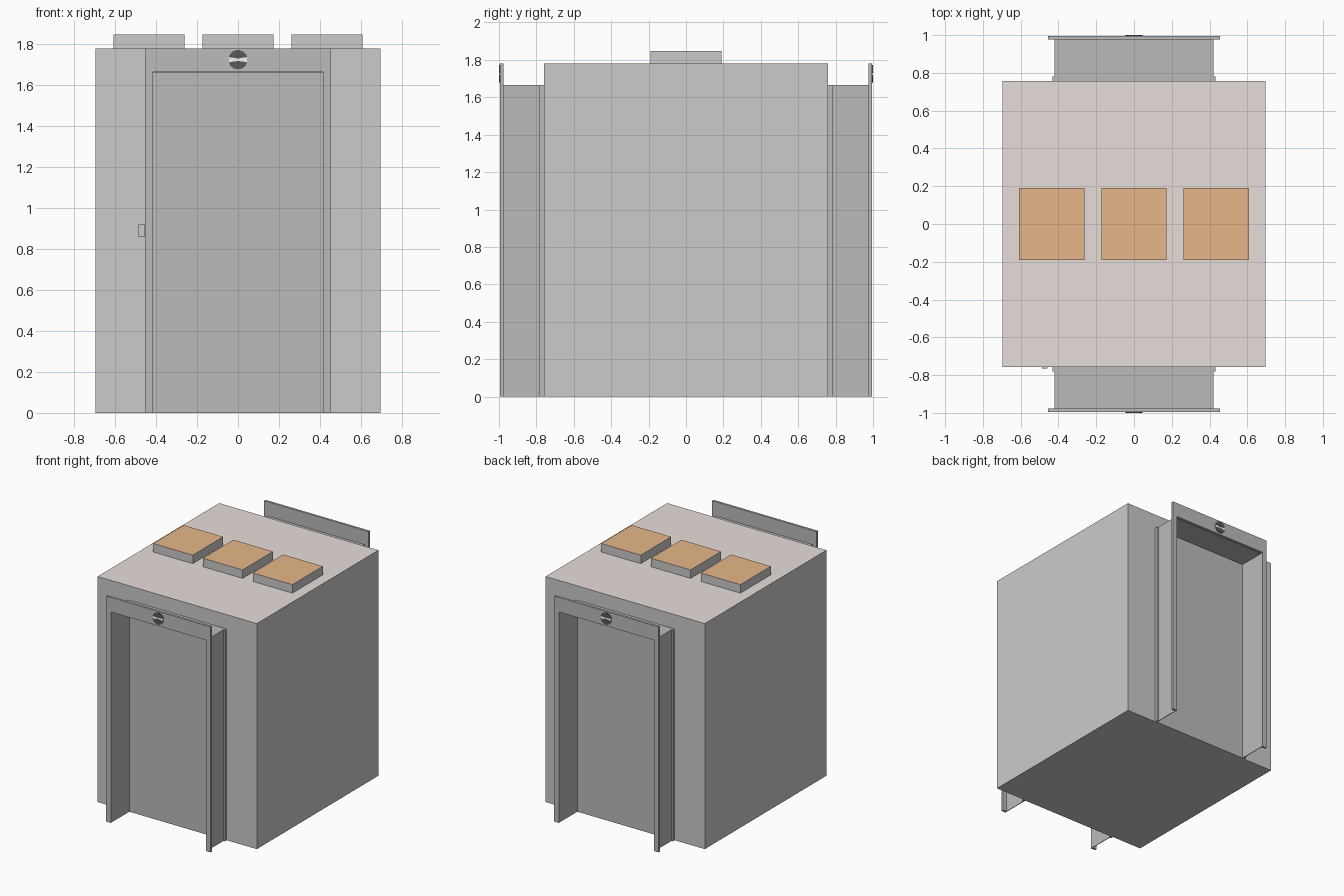
import bpy, bmesh, math

if "Cube" in bpy.data.objects:
    bpy.data.objects.remove(bpy.data.objects["Cube"])


def material(name, rgb):
    m = bpy.data.materials.new(name)
    m.diffuse_color = (*rgb, 1)
    m.use_nodes = True
    m.node_tree.nodes["Principled BSDF"].inputs["Base Color"].default_value = m.diffuse_color
    return m


ROOF = material("roof_beige", (0.8, 0.73, 0.69))
LAMP = material("lamp_orange", (0.8, 0.47, 0.25))
STEEL = material("frame_steel", (0.5, 0.5, 0.5))
DARK = material("indicator_dark", (0.1, 0.1, 0.1))
LIGHT = material("indicator_light", (0.9, 0.88, 0.85))


def finish(name, bm, mats):
    bmesh.ops.recalc_face_normals(bm, faces=bm.faces)
    me = bpy.data.meshes.new(name)
    bm.to_mesh(me)
    bm.free()
    for m in mats:
        me.materials.append(m)
    ob = bpy.data.objects.new(name, me)
    bpy.context.collection.objects.link(ob)
    return ob


def prism(name, outline, y0, y1, side=1, mat=None):
    """Extrude an x/z outline from y0 to y1; side=-1 turns it to the back."""
    bm = bmesh.new()
    face = bm.faces.new([bm.verts.new((x * side, y0 * side, z)) for x, z in outline])
    new = bmesh.ops.extrude_face_region(bm, geom=[face])["geom"]
    verts = [v for v in new if isinstance(v, bmesh.types.BMVert)]
    bmesh.ops.translate(bm, verts=verts, vec=(0, (y1 - y0) * side, 0))
    return finish(name, bm, [mat] if mat else [])


def rect(x0, x1, z0, z1):
    return [(x0, z0), (x1, z0), (x1, z1), (x0, z1)]


def arch(xo, zo, xi, zi):
    """Doorway outline, open at the bottom."""
    return [(-xo, 0), (-xo, zo), (xo, zo), (xo, 0), (xi, 0), (xi, zi), (-xi, zi), (-xi, 0)]


def colour_top(ob, mat):
    """Grey block with a coloured upper face."""
    ob.data.materials.append(None)
    ob.data.materials.append(mat)
    for p in ob.data.polygons:
        if p.normal.z > 0.9:
            p.material_index = 1


# Cabin and ceiling lamp housings
colour_top(prism("cabin", rect(-0.695, 0.695, 0, 1.78), -0.758, 0.758), ROOF)
for i, x in enumerate((-0.435, 0, 0.435)):
    lamp = prism(f"lamp_housing_{i + 1}", rect(x - 0.173, x + 0.173, 1.78, 1.847), -0.19, 0.19)
    colour_top(lamp, LAMP)

# Matching doorways at the front and back
for side, end in ((1, "front"), (-1, "back")):
    prism(f"{end}_door", rect(-0.415, 0.415, 0, 1.662), -0.762, -0.758, side, STEEL)
    prism(f"{end}_frame", arch(0.455, 1.78, 0.415, 1.665), -0.994, -0.976, side, STEEL)
    prism(f"{end}_jamb", arch(0.42, 1.667, 0.415, 1.662), -0.976, -0.758, side, STEEL)
    for s in (-1, 1):
        prism(f"{end}_jamb_flange", rect(s * 0.42, s * 0.432, 0, 1.665), -0.782, -0.758, side, STEEL)

    # Round floor indicator: two dark halves with a light gap between
    r, zc = 0.047, 1.725
    for s, label in ((1, "upper"), (-1, "lower")):
        a0 = math.asin(0.013 / r)
        arc = [a0 + (math.pi - 2 * a0) * k / 16 for k in range(17)]
        pts = [(r * math.cos(a), zc + s * r * math.sin(a)) for a in arc]
        pts.append((0, zc + s * 0.006))
        prism(f"{end}_indicator_{label}", pts, -1.0, -0.994, side, DARK)
    bow = [(-0.045, zc - 0.013), (0, zc - 0.006), (0.045, zc - 0.013),
           (0.045, zc + 0.013), (0, zc + 0.006), (-0.045, zc + 0.013)]
    prism(f"{end}_indicator_light", bow, -0.997, -0.994, side, LIGHT)

# Call button plate beside the front doorway
prism("call_button", rect(-0.487, -0.457, 0.86, 0.92), -0.766, -0.758)
